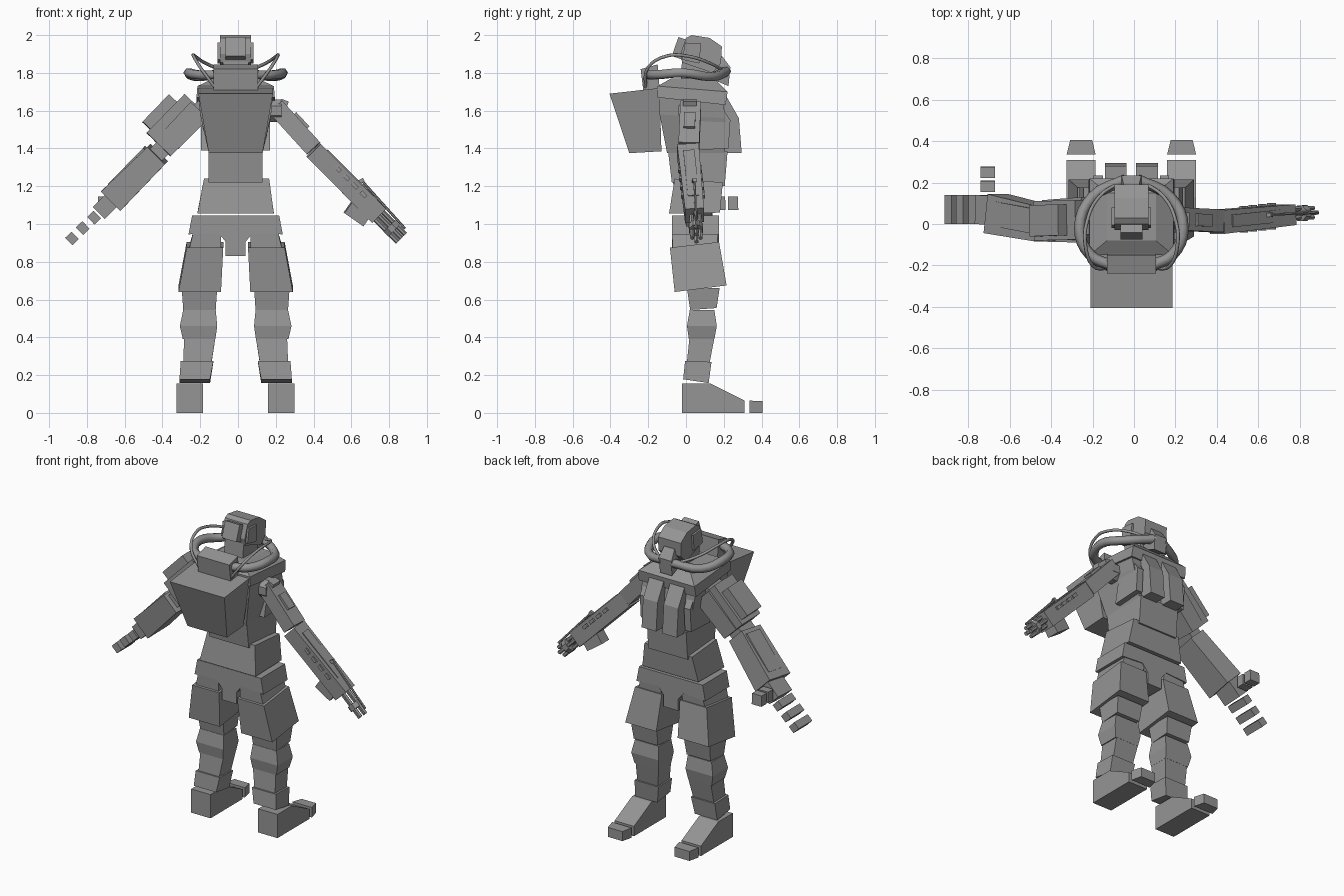
import bpy, bmesh, math
from mathutils import Vector

CX = -0.0125  # mirror plane of the body
grey = bpy.data.materials.new("armour grey")
grey.diffuse_color = (0.3, 0.3, 0.3, 1)


def loft(name, rings, mirror=False):
    """Skin a stack of equal-length point rings and cap both ends."""
    for s in ((1, -1) if mirror else (1,)):
        bm = bmesh.new()
        vr = [[bm.verts.new(p if s == 1 else (2 * CX - p[0], p[1], p[2])) for p in r] for r in rings]
        n = len(vr[0])
        bm.faces.new(vr[0][::-1])
        bm.faces.new(vr[-1])
        for a, b in zip(vr, vr[1:]):
            for i in range(n):
                j = (i + 1) % n
                bm.faces.new((a[i], a[j], b[j], b[i]))
        bmesh.ops.recalc_face_normals(bm, faces=bm.faces)
        me = bpy.data.meshes.new(name)
        bm.to_mesh(me)
        bm.free()
        me.materials.append(grey)
        ob = bpy.data.objects.new(name + ("" if not mirror else "_left" if s == 1 else "_right"), me)
        bpy.context.collection.objects.link(ob)


def block(name, *secs, mirror=False):
    """Stacked rectangles: x0, x1, y0, y1, z at y0, z at y1."""
    loft(name, [[(x0, y0, za), (x1, y0, za), (x1, y1, zb), (x0, y1, zb)]
                for x0, x1, y0, y1, za, zb in secs], mirror)


def extrude(name, prof, x0, x1, mirror=False):
    """Side profile of (y, z) points pushed along x."""
    loft(name, [[(x, y, z) for y, z in prof] for x in (x0, x1)], mirror)


def limb(name, a, b, wa, ta, wb=None, tb=None, sides=4):
    """Bar from a to b, w wide along y and t thick in the x-z plane."""
    a, b = Vector(a), Vector(b)
    d = (b - a).normalized()
    n = d.cross(Vector((0, 1, 0))).normalized()
    y = n.cross(d)
    k = 1 / math.cos(math.pi / sides)
    rings = []
    for p, w, t in ((a, wa, ta), (b, wb or wa, tb or ta)):
        rings.append([p + y * (math.cos(q) * w / 2 * k) + n * (math.sin(q) * t / 2 * k)
                      for q in [math.pi * (2 * i + 1) / sides for i in range(sides)]])
    loft(name, rings)


def hose(name, pts, r, res):
    """Bent tube on both sides of the head."""
    for s, tag in ((1, "_left"), (-1, "_right")):
        cu = bpy.data.curves.new(name, 'CURVE')
        cu.dimensions = '3D'
        cu.bevel_depth, cu.bevel_resolution, cu.resolution_u = r, res, 4
        cu.use_fill_caps = True
        sp = cu.splines.new('BEZIER')
        sp.bezier_points.add(len(pts) - 1)
        for bp, (x, y, z) in zip(sp.bezier_points, pts):
            bp.co = (x if s == 1 else 2 * CX - x, y, z)
            bp.handle_left_type = bp.handle_right_type = 'AUTO'
        cu.materials.append(grey)
        bpy.context.collection.objects.link(bpy.data.objects.new(name + tag, cu))


# Feet and toes
extrude("foot", [(-.02, 0), (.31, 0), (.31, .065), (.13, .155), (-.02, .155)], -.325, -.185, True)
loft("toe", [[(-.325, .335, 0), (-.185, .335, 0), (-.185, .335, .065), (-.325, .335, .065)],
             [(-.308, .405, 0), (-.202, .405, 0), (-.202, .405, .062), (-.308, .405, .062)]], True)

# Legs
block("ankle_cuff", (-.31, -.148, -.015, .12, .178, .158), (-.303, -.13, -.005, .135, .275, .27), mirror=True)
block("shin", (-.29, -.14, .005, .125, .27, .265), (-.285, -.12, .018, .15, .395, .395), mirror=True)
block("knee", (-.292, -.12, .015, .15, .39, .39), (-.308, -.11, .005, .163, .46, .46),
      (-.29, -.118, .02, .15, .545, .545), mirror=True)
block("lower_thigh", (-.29, -.118, .022, .162, .545, .555), (-.298, -.11, .005, .178, .66, .66), mirror=True)
block("thigh_armour", (-.315, -.09, -.06, .215, .64, .675), (-.272, -.078, -.085, .175, .875, .905), mirror=True)
block("upper_thigh", (-.26, -.09, -.07, .165, .86, .88), (-.235, -.09, -.075, .17, .965, .965), mirror=True)

# Pelvis with crotch guard
xs = [(-.243, 1.045), (-.262, .945), (-.105, .955), (-.065, .905), (-.065, .83)]
out = xs + [(2 * CX - x, z) for x, z in xs[::-1]]
loft("pelvis", [[(x, y, z) for x, z in out] for y in (-.075, .175)])

# Skirt, belly, torso
block("skirt", (-.215, .19, -.09, .18, 1.055, 1.06), (-.18, .165, -.06, .195, 1.24, 1.22))
block("belly", (-.155, .13, -.075, .205, 1.22, 1.2), (-.155, .13, -.095, .22, 1.385, 1.385))
block("torso", (-.155, .13, -.1, .205, 1.375, 1.375), (-.2, .175, -.14, .21, 1.58, 1.56),
      (-.21, .185, -.14, .19, 1.68, 1.68))
block("collar", (-.22, .195, -.15, .21, 1.67, 1.63), (-.215, .19, -.15, .22, 1.73, 1.7),
      (-.13, .105, -.08, .15, 1.77, 1.77))
extrude("chest_plate", [(.15, 1.375), (.295, 1.375), (.28, 1.56), (.2, 1.7), (.15, 1.7)], -.14, -.035, True)
extrude("side_rib", [(.03, 1.39), (.225, 1.4), (.235, 1.55), (.16, 1.66), (.05, 1.66), (.06, 1.54)],
        -.195, -.15, True)

# Backpack and its top box
block("backpack", (-.155, .13, -.3, -.13, 1.375, 1.385), (-.21, .185, -.405, -.14, 1.69, 1.72))
block("pack_top_box", (-.13, .105, -.225, -.14, 1.7, 1.72), (-.13, .105, -.24, -.15, 1.82, 1.845))

# Head, back visor, mask
block("neck", (-.08, .055, -.03, .12, 1.74, 1.74), (-.08, .055, -.02, .13, 1.88, 1.86))
loft("head", [[(x, y, z) for y, z in [(-.03, 1.9), (.0, 1.985), (.03, 2.0), (.125, 1.985), (.19, 1.94),
                                      (.185, 1.85), (.14, 1.8), (-.02, 1.855)]] for x in (-.095, .07)])
for sx in (-.108, .07):
    extrude("head_side_pad", [(-.02, 1.87), (-.005, 1.96), (.08, 1.955), (.07, 1.85)], sx, sx + .013)
extrude("back_visor", [(-.075, 1.89), (-.04, 1.99), (.02, 1.97), (-.02, 1.87)], -.065, .04)
block("mask", (-.055, .03, .13, .225, 1.77, 1.73), (-.06, .035, .1, .235, 1.86, 1.83),
      (-.05, .025, .14, .19, 1.9, 1.89))

# Breathing hoses
hose("thick_hose", [(-.11, -.2, 1.79), (-.21, -.15, 1.79), (-.262, -.02, 1.8), (-.2, .13, 1.78),
                    (-.04, .215, 1.81)], .027, 1)
hose("thin_hose", [(-.12, -.215, 1.72), (-.2, -.2, 1.83), (-.235, -.1, 1.89), (-.23, 0, 1.89),
                   (-.17, .13, 1.85), (-.05, .21, 1.8)], .009, 1)

# Armoured arm (-x)
limb("shoulder_left", (-.17, .02, 1.62), (-.24, .02, 1.56), .14, .1)
limb("upper_arm_left", (-.205, .02, 1.6), (-.4, .015, 1.4), .22, .13, .2, .12)
limb("arm_pad_left", (-.255, .02, 1.66), (-.455, .015, 1.455), .19, .08)
limb("arm_plate_left", (-.345, .02, 1.665), (-.485, .015, 1.52), .15, .06)
limb("elbow_left", (-.35, .01, 1.45), (-.45, .01, 1.35), .13, .09)
limb("forearm_left", (-.425, .0, 1.37), (-.665, .05, 1.13), .17, .13, .19, .145)
limb("forearm_plate_left", (-.48, .015, 1.39), (-.665, .05, 1.2), .12, .05)
limb("hand_left", (-.65, .065, 1.145), (-.735, .07, 1.06), .14, .09)
for x, z in ((-.745, 1.05), (-.805, .995), (-.862, .94)):
    limb("finger_left", (x, .07, z), (x - .034, .07, z - .033), .14, .055)
for y in (.155, .222):
    block("thumb_left", (-.74, -.67, y, y + .055, 1.075, 1.075), (-.74, -.67, y, y + .052, 1.145, 1.145))

# Mechanical arm (+x)
limb("shoulder_joint_right", (.15, .02, 1.6), (.23, .02, 1.6), .12, .12, sides=8)
limb("shoulder_fin_right", (.215, .02, 1.56), (.25, .02, 1.655), .07, .04)
limb("upper_arm_right", (.2, .025, 1.62), (.4, .015, 1.4), .11, .095)
limb("upper_arm_rail_right", (.29, .02, 1.575), (.36, .018, 1.5), .06, .05)
limb("elbow_right", (.385, -.045, 1.455), (.385, .075, 1.455), .06, .06, sides=8)
limb("forearm_right", (.4, .01, 1.39), (.745, .045, 1.045), .115, .1, .1, .105)
limb("forearm_cover_right", (.46, .015, 1.375), (.7, .04, 1.135), .06, .05)
limb("grip_block_right", (.59, .03, 1.1), (.69, .04, 1.03), .08, .1)
for s in (-1, 1):
    for i in range(4):
        x = .515 + i * .045
        y = .022 + i * .005 + s * .058
        limb("forearm_vent_right", (x, y, 1.305 - i * .045), (x + .027, y, 1.278 - i * .045), .012, .02)
limb("rod_right", (.65, .045, 1.235), (.885, .055, .975), .012, .012, sides=6)
limb("rod_mount_right", (.62, .04, 1.21), (.665, .045, 1.235), .02, .02)
for dx, dy in ((-.02, 0), (.02, 0), (0, -.022), (0, .022)):
    limb("barrel_right", (.73 + dx, .05 + dy, 1.06 + dx), (.865 + dx, .055 + dy, .925 + dx), .02, .022, sides=6)
limb("barrel_clamp_right", (.8, .052, .99), (.825, .053, .965), .075, .085, sides=8)
